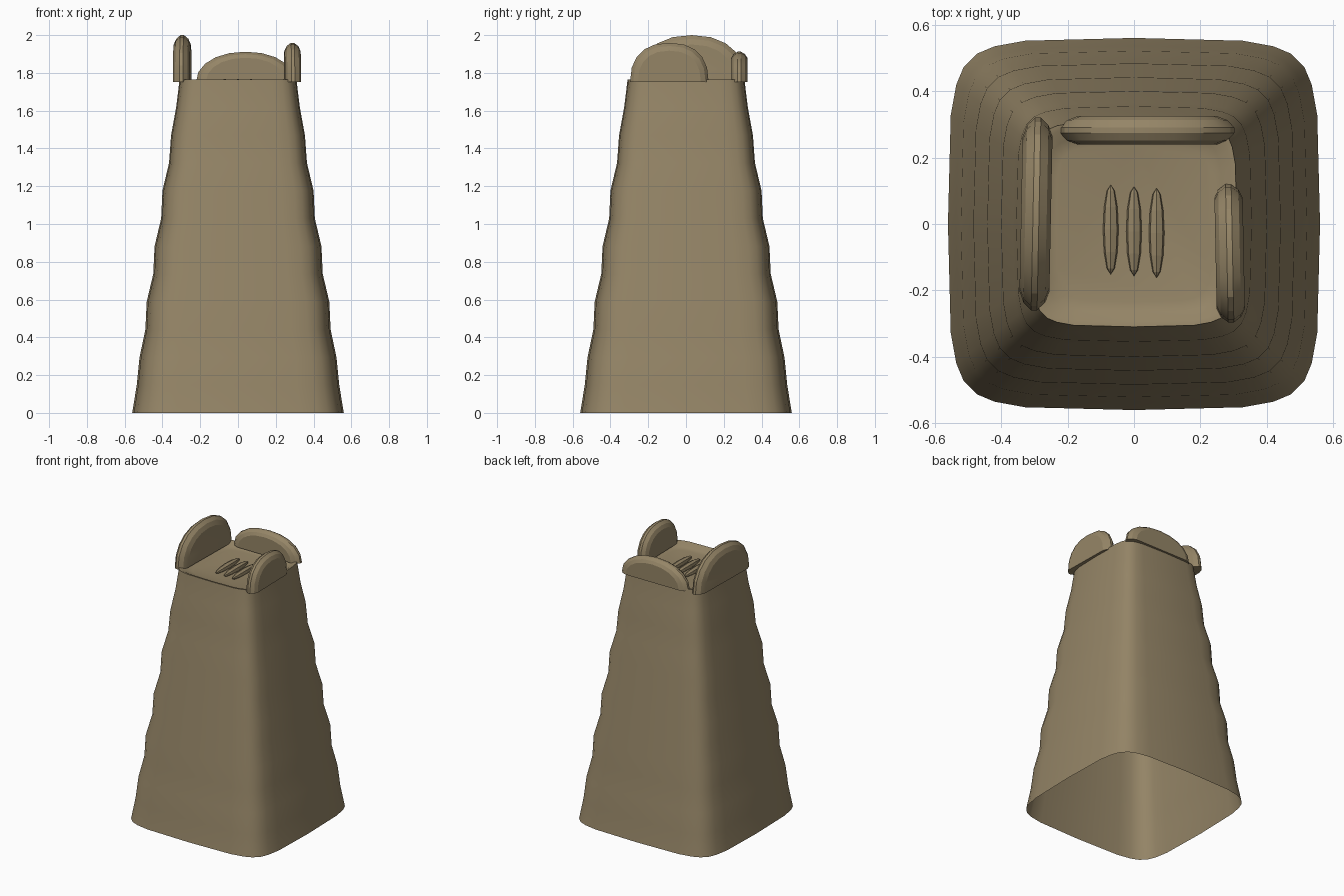
import bpy, bmesh, math
from mathutils import Vector, Matrix

if "Cube" in bpy.data.objects:
    bpy.data.objects.remove(bpy.data.objects["Cube"])

stone = bpy.data.materials.new("tan_stone")
stone.diffuse_color = (0.30, 0.235, 0.135, 1)
stone.use_nodes = True
stone.node_tree.nodes["Principled BSDF"].inputs["Base Color"].default_value = stone.diffuse_color


def finish(bm, name, smooth=None):
    bmesh.ops.recalc_face_normals(bm, faces=bm.faces[:])
    me = bpy.data.meshes.new(name)
    bm.to_mesh(me)
    bm.free()
    me.materials.append(stone)
    ob = bpy.data.objects.new(name, me)
    bpy.context.collection.objects.link(ob)
    if smooth:
        bpy.ops.object.select_all(action='DESELECT')
        ob.select_set(True)
        bpy.context.view_layer.objects.active = ob
        bpy.ops.object.shade_smooth_by_angle(angle=math.radians(smooth))
    return ob


def bridge(bm, a, b, closed=True):
    n = len(a)
    for i in range(n if closed else n - 1):
        j = (i + 1) % n
        bm.faces.new((a[i], a[j], b[j], b[i]))


# Tapered tower: rounded-square rings with a slight ripple, open underneath
quarter = [(1, 0), (0.985, 0.585), (0.955, 0.75), (0.915, 0.845),
           (0.845, 0.915), (0.75, 0.955), (0.585, 0.985)]
section = []
for k in range(4):
    c, s = [(1, 0), (0, 1), (-1, 0), (0, -1)][k]
    section += [(x * c - y * s, x * s + y * c) for x, y in quarter]

profile = []
for i in range(13):
    z = 1.764 * i / 12
    amp = 0 if i in (0, 12) else (0.007 if 3 <= i <= 9 else 0.003)
    profile.append((0.56 - 0.142 * z + amp * (-1) ** i, z))
# shallow dish on top
profile += [(0.295, 1.762), (0.265, 1.742), (0.235, 1.735)]

bm = bmesh.new()
rings = [[bm.verts.new((x * r, y * r, z)) for x, y in section] for r, z in profile]
for a, b in zip(rings, rings[1:]):
    bridge(bm, a, b)
bm.faces.new(rings[-1])
finish(bm, "tower_body", 40)


# Rounded upright slabs standing on the rim
def slab(name, centre, half, height, thick, along_y, power, lean=0.0):
    base = 1.752
    bm = bmesh.new()
    layers = []
    for t, s in [(-0.5, 0.80), (-0.36, 0.92), (-0.1, 1.0),
                 (0.1, 1.0), (0.36, 0.92), (0.5, 0.80)]:
        ring = []
        for i in range(11):
            a = math.pi * i / 10
            u = math.copysign(abs(math.cos(a)) ** power, math.cos(a)) * half * s
            h = max(math.sin(a), 0) ** power * height * s
            w = t * thick + lean * u
            x, y = (w, u) if along_y else (u, w)
            ring.append(bm.verts.new((centre[0] + x, centre[1] + y, base + h)))
        layers.append(ring)
    for a, b in zip(layers, layers[1:]):
        bridge(bm, a, b)
    bm.faces.new(layers[0])
    bm.faces.new(layers[-1])
    finish(bm, name, 20)


slab("left_slab", (-0.295, 0.03), 0.29, 0.248, 0.09, True, 0.9, 0.02)
slab("right_slab", (0.288, -0.088), 0.208, 0.207, 0.085, True, 0.85, -0.02)
slab("back_slab", (0.04, 0.282), 0.262, 0.160, 0.085, False, 0.95)

# Three small pebbles lying in the dish
for i, (x, y) in enumerate([(-0.07, -0.017), (0.0, -0.022), (0.068, -0.027)]):
    bm = bmesh.new()
    bmesh.ops.create_uvsphere(
        bm, u_segments=7, v_segments=6, radius=1,
        matrix=Matrix.Translation((x, y, 1.745)) @ Matrix.Diagonal((0.024, 0.135, 0.024, 1))
        @ Matrix.Rotation(math.pi / 2, 4, 'X'))
    finish(bm, f"pebble_{i + 1}")
